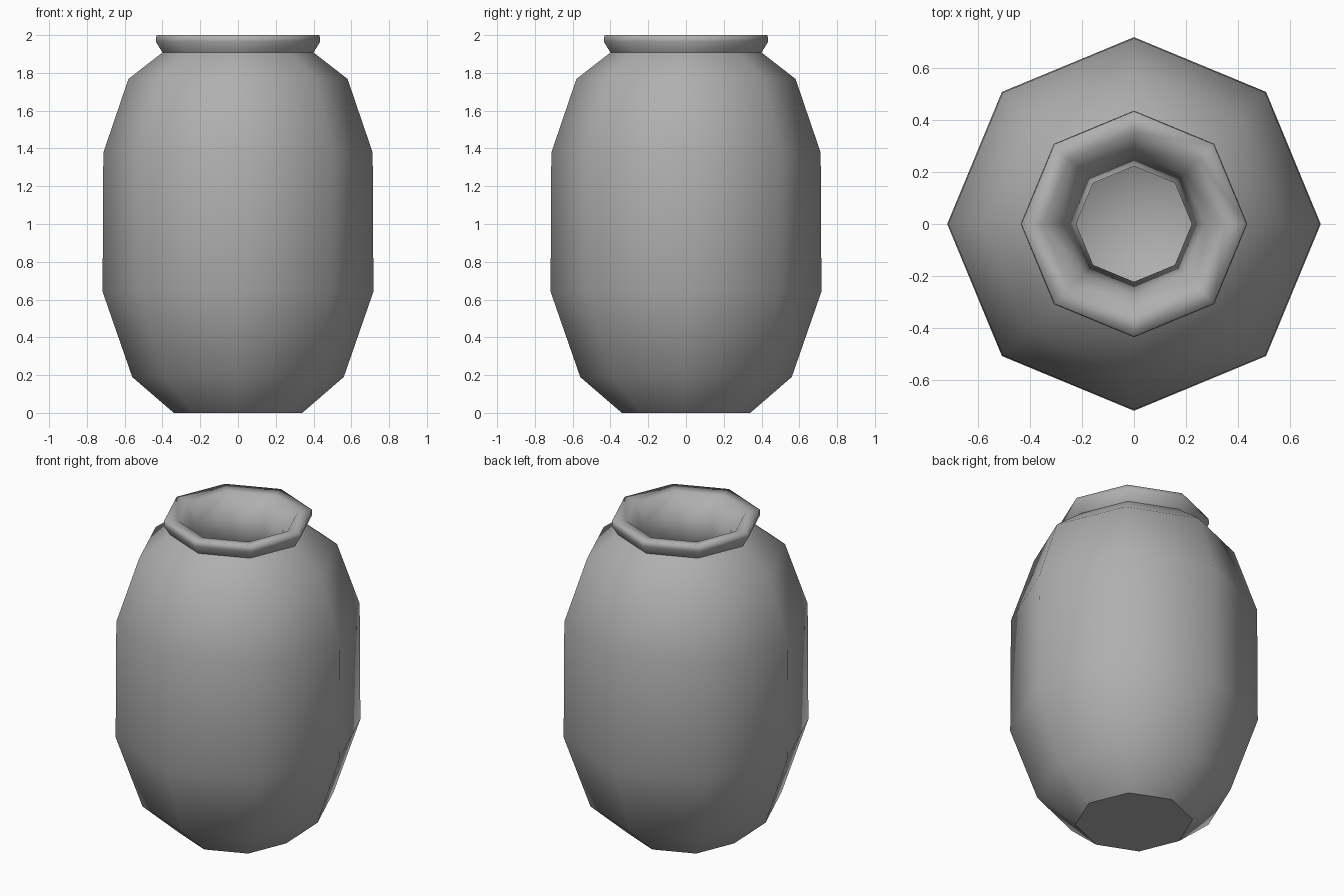
import bpy, bmesh, math

if "Cube" in bpy.data.objects:
    bpy.data.objects.remove(bpy.data.objects["Cube"])

SIDES = 8


def lathe(name, profile, sharp_rings=(), flat_bands=()):
    """Revolve (radius, z) points; radius 0 gives a pole point."""
    bm = bmesh.new()
    rings = []
    for r, z in profile:
        count = SIDES if r > 0 else 1
        rings.append([bm.verts.new((r * math.cos(2 * math.pi * i / SIDES),
                                    r * math.sin(2 * math.pi * i / SIDES), z))
                      for i in range(count)])
    for k, (a, b) in enumerate(zip(rings, rings[1:])):
        for i in range(SIDES):
            j = (i + 1) % SIDES
            quad = [a[i % len(a)], a[j % len(a)], b[j % len(b)], b[i % len(b)]]
            face = bm.faces.new(list(dict.fromkeys(quad)))
            face.smooth = k not in flat_bands
    for k in sharp_rings:
        for i in range(SIDES):
            edge = bm.edges.get((rings[k][i], rings[k][(i + 1) % SIDES]))
            edge.smooth = False
    bmesh.ops.recalc_face_normals(bm, faces=bm.faces[:])
    mesh = bpy.data.meshes.new(name)
    bm.to_mesh(mesh)
    bm.free()
    obj = bpy.data.objects.new(name, mesh)
    bpy.context.collection.objects.link(obj)
    return obj


outer = [(0, 0), (0.34, 0), (0.56, 0.19), (0.717, 0.642), (0.713, 1.378),
         (0.58, 1.768), (0.40, 1.908)]
lip = [(0.435, 1.965), (0.432, 2.0), (0.35, 1.99)]
cavity = [(0.27, 1.89), (0.222, 1.72), (0.40, 1.58), (0.54, 1.34),
          (0.54, 0.67), (0.42, 0.35), (0.26, 0.2), (0, 0.14)]

# Thick-walled octagonal jar: body, flared lip and hollow interior
jar = lathe("jar", outer + lip + cavity, sharp_rings=(1, 6), flat_bands=(0,))

# Dark grey clay
clay = bpy.data.materials.new("grey_clay")
clay.diffuse_color = (0.43, 0.43, 0.43, 1)
clay.use_nodes = True
clay.node_tree.nodes["Principled BSDF"].inputs["Base Color"].default_value = clay.diffuse_color
jar.data.materials.append(clay)
